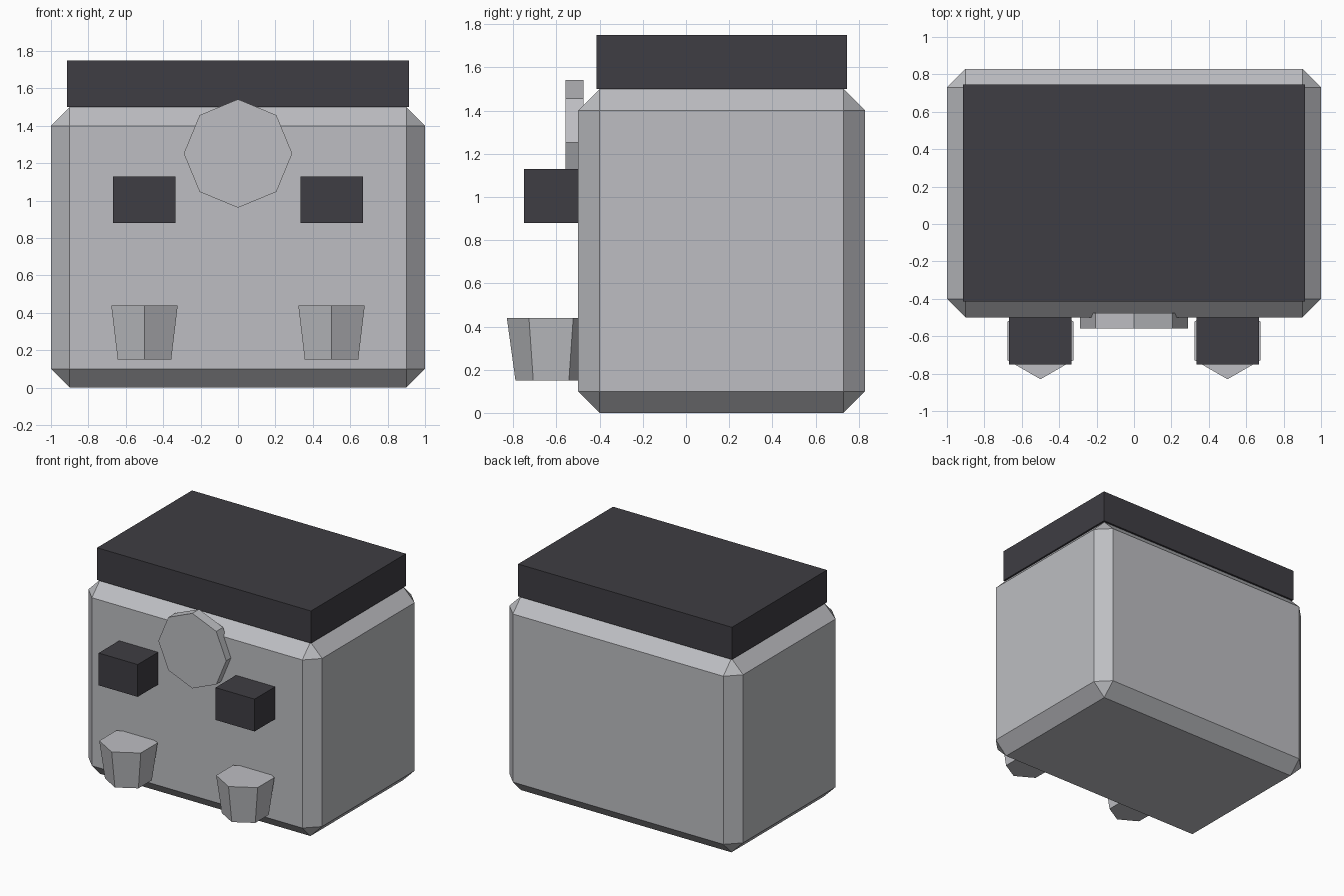
import bpy
from math import radians

cube = bpy.data.objects.get("Cube")
if cube:
    bpy.data.objects.remove(cube, do_unlink=True)


def material(name, rgb):
    mat = bpy.data.materials.new(name)
    mat.use_nodes = True
    mat.diffuse_color = (*rgb, 1)
    mat.node_tree.nodes["Principled BSDF"].inputs["Base Color"].default_value = (*rgb, 1)
    return mat


light_grey = material("light_grey", (0.51, 0.515, 0.54))
charcoal = material("charcoal", (0.049, 0.047, 0.056))


def finish(name, mat):
    obj = bpy.context.object
    obj.name = obj.data.name = name
    obj.data.materials.append(mat)
    return obj


def box(name, mat, low, high):
    centre = [(a + b) / 2 for a, b in zip(low, high)]
    bpy.ops.mesh.primitive_cube_add(size=1, location=centre)
    bpy.context.object.scale = [b - a for a, b in zip(low, high)]
    bpy.ops.object.transform_apply(location=False, rotation=False, scale=True)
    return finish(name, mat)


# Chamfered body
body = box("body", light_grey, (-1, -0.5, 0), (1, 0.83, 1.5))
bevel = body.modifiers.new("chamfer", "BEVEL")
bevel.width = 0.1
bevel.segments = 1

# Flat slab on top
box("lid", charcoal, (-0.915, -0.415, 1.5), (0.915, 0.745, 1.75))

# Octagonal disc on the front, one corner pointing up
bpy.ops.mesh.primitive_cylinder_add(vertices=8, radius=0.29, depth=0.083,
                                    location=(0, -0.517, 1.252),
                                    rotation=(radians(90), 0, 0))
finish("front_disc", light_grey)

# Paired blocks and tapered hexagonal feet
for side, x in (("left", 0.5), ("right", -0.5)):
    box(side + "_eye", charcoal, (x - 0.167, -0.75, 0.88), (x + 0.167, -0.45, 1.13))
    bpy.ops.mesh.primitive_cone_add(vertices=6, radius1=0.165, radius2=0.205,
                                    depth=0.29, location=(x, -0.625, 0.295))
    finish(side + "_foot", light_grey)
